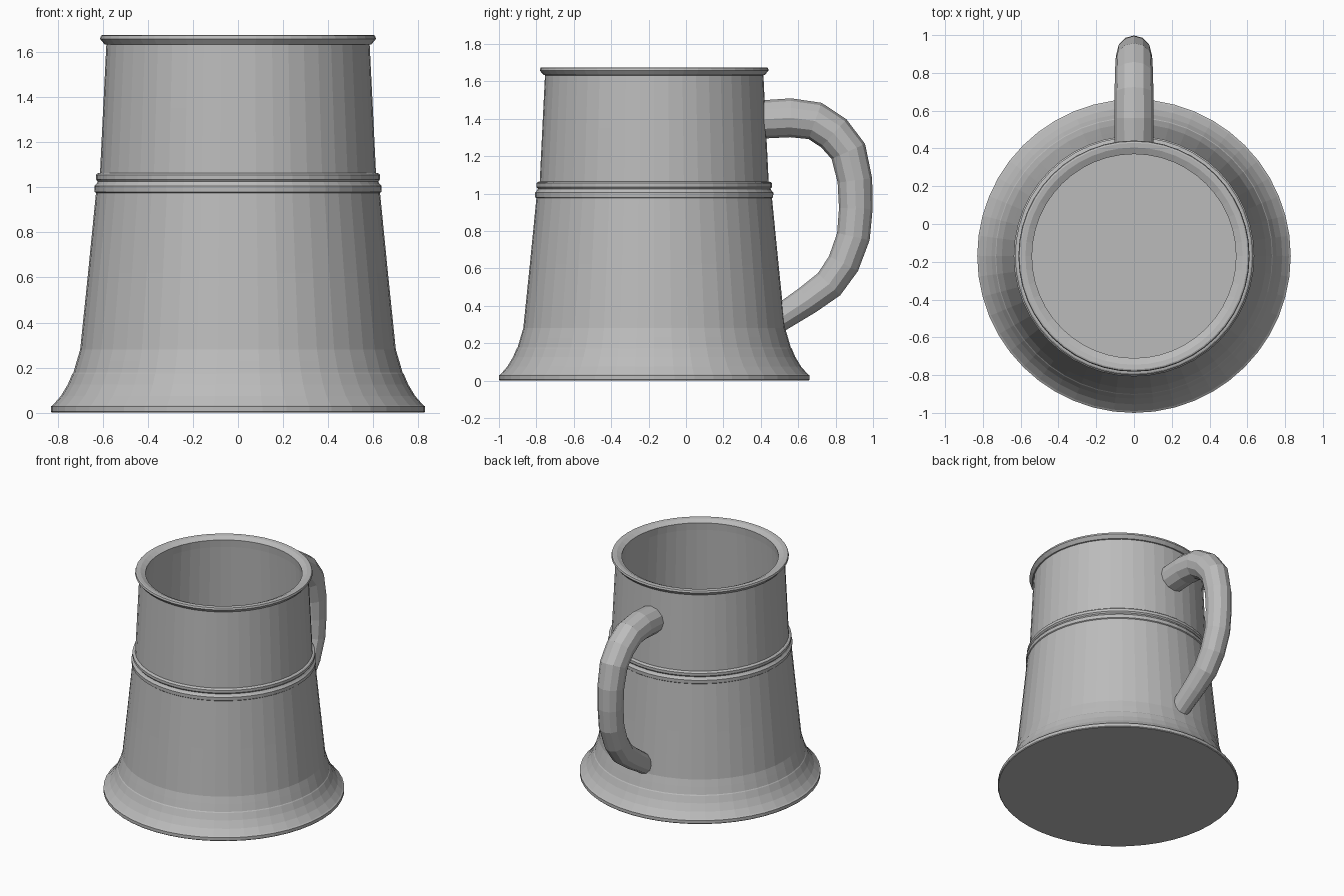
import bpy, bmesh, math
from mathutils import Vector

if "Cube" in bpy.data.objects:
    bpy.data.objects.remove(bpy.data.objects["Cube"])

pewter = bpy.data.materials.new("pewter_grey")
pewter.diffuse_color = (0.5, 0.5, 0.5, 1)
pewter.use_nodes = True
pewter.node_tree.nodes["Principled BSDF"].inputs["Base Color"].default_value = pewter.diffuse_color
AXIS_Y = -0.17


def skin(name, rings, cap_first=True, cap_last=True):
    """Join equal-sized rings of points into a closed surface."""
    bm = bmesh.new()
    loops = [[bm.verts.new(p) for p in r] for r in rings]
    n = len(loops[0])
    for a, b in zip(loops, loops[1:]):
        for i in range(n):
            j = (i + 1) % n
            bm.faces.new((a[i], a[j], b[j], b[i]))
    if cap_first:
        bm.faces.new(loops[0][::-1])
    if cap_last:
        bm.faces.new(loops[-1])
    bmesh.ops.recalc_face_normals(bm, faces=bm.faces)
    me = bpy.data.meshes.new(name)
    bm.to_mesh(me)
    bm.free()
    me.materials.append(pewter)
    ob = bpy.data.objects.new(name, me)
    bpy.context.collection.objects.link(ob)
    return ob


# Tankard body: flared foot, tapering wall, two bands, lip, hollow inside
profile = [
    (0.825, 0.0), (0.83, 0.005), (0.83, 0.028), (0.82, 0.035),
    (0.785, 0.075), (0.755, 0.125), (0.735, 0.172), (0.73, 0.178),
    (0.715, 0.23), (0.70, 0.28), (0.665, 0.62), (0.63, 0.975),
    (0.636, 0.98), (0.637, 1.005), (0.628, 1.015), (0.622, 1.025),
    (0.63, 1.035), (0.63, 1.055), (0.622, 1.062), (0.612, 1.064),
    (0.598, 1.35), (0.584, 1.632), (0.592, 1.634), (0.612, 1.658),
    (0.608, 1.672), (0.60, 1.675), (0.575, 1.672), (0.54, 1.655),
    (0.545, 1.60), (0.575, 1.05), (0.655, 0.28), (0.655, 0.10),
]
SIDES = 48
skin("tankard_body", [
    [(r * math.cos(2 * math.pi * i / SIDES),
      AXIS_Y + r * math.sin(2 * math.pi * i / SIDES), z) for i in range(SIDES)]
    for r, z in profile])

# Handle: tapered tube along a path of (y, z, radius)
path = [
    (0.39, 1.395, 0.102), (0.56, 1.405, 0.104), (0.69, 1.388, 0.103),
    (0.79, 1.322, 0.101), (0.868, 1.225, 0.098), (0.903, 1.07, 0.093),
    (0.908, 0.92, 0.090), (0.895, 0.77, 0.089), (0.842, 0.625, 0.087),
    (0.765, 0.515, 0.084), (0.65, 0.43, 0.078), (0.49, 0.325, 0.070),
]
pts = [Vector((0, y, z)) for y, z, _ in path]
HS = 12
rings = []
for k, p in enumerate(pts):
    t = (pts[min(k + 1, len(pts) - 1)] - pts[max(k - 1, 0)]).normalized()
    across = Vector((1, 0, 0))
    normal = across.cross(t)
    r = path[k][2]
    rings.append([p + r * (across * math.cos(2 * math.pi * i / HS)
                           + normal * math.sin(2 * math.pi * i / HS))
                  for i in range(HS)])
skin("handle", rings)
